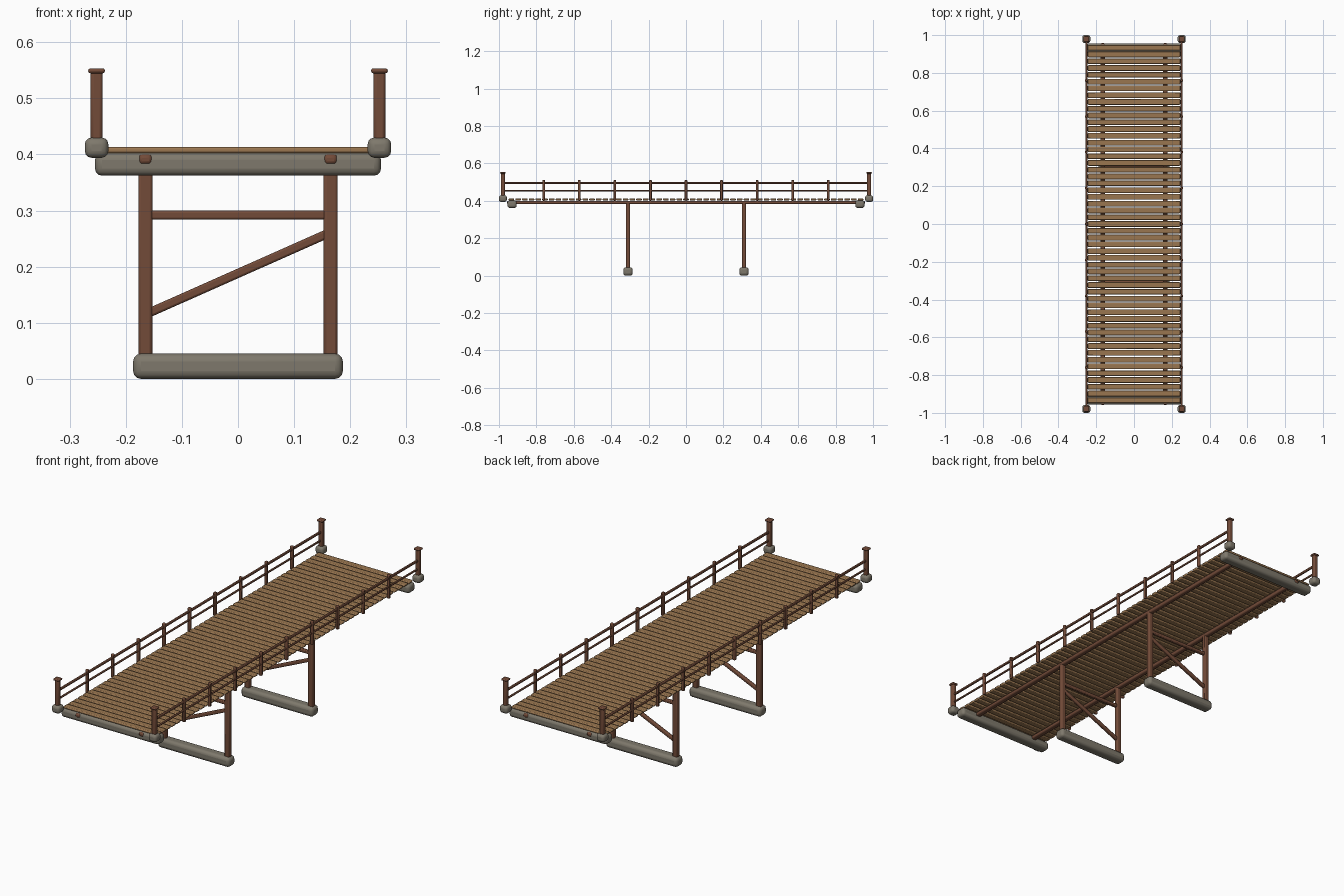
import bpy
import math
from mathutils import Vector

cube = bpy.data.objects.get("Cube")
if cube:
    bpy.data.objects.remove(cube, do_unlink=True)


def material(name, color):
    m = bpy.data.materials.new(name)
    m.use_nodes = True
    m.diffuse_color = (*color, 1)
    m.node_tree.nodes["Principled BSDF"].inputs["Base Color"].default_value = (*color, 1)
    return m


PLANK = material("tan_plank", (0.32, 0.18, 0.08))
TIMBER = material("red_brown_timber", (0.17, 0.07, 0.04))
STONE = material("grey_stone", (0.21, 0.19, 0.15))


def block(name, center, size, mat, bevel, segments=2):
    """Soft-edged box."""
    bpy.ops.mesh.primitive_cube_add(size=1, location=center)
    ob = bpy.context.object
    ob.name = ob.data.name = name
    ob.data.transform(ob.matrix_basis.to_3x3().to_4x4())
    for v in ob.data.vertices:
        v.co = [c * s for c, s in zip(v.co, size)]
    ob.data.materials.append(mat)
    bpy.ops.object.shade_smooth_by_angle(angle=math.radians(40))
    mod = ob.modifiers.new("soft_edges", 'BEVEL')
    mod.width = bevel
    mod.segments = segments
    mod.limit_method = 'NONE'
    return ob


def beam(name, a, b, thickness, mat, bevel):
    """Soft-edged bar running from a to b."""
    a, b = Vector(a), Vector(b)
    ob = block(name, (a + b) / 2, (thickness, thickness, (b - a).length), mat, bevel)
    ob.rotation_euler = (b - a).to_track_quat('Z', 'Y').to_euler()
    return ob


# Deck: one plank repeated along the span
PITCH, COUNT = 0.0359, 53
plank = block("deck_planks", (0, -PITCH * (COUNT - 1) / 2, 0.4075),
              (0.49, 0.03, 0.011), PLANK, 0.004)
array = plank.modifiers.new("repeat", 'ARRAY')
array.count = COUNT
array.use_relative_offset = False
array.use_constant_offset = True
array.constant_offset_displace = (0, PITCH, 0)

# Stringers under the deck
for side, x in (("left", 0.165), ("right", -0.165)):
    block("stringer_" + side, (x, 0, 0.391), (0.024, 1.914, 0.018), TIMBER, 0.006)

for end, s in (("front", -1), ("back", 1)):
    # Stone abutment under each end of the deck
    block("abutment_" + end, (0, s * 0.93, 0.3825), (0.51, 0.05, 0.041), STONE, 0.013, 3)

    # Trestle: footing, legs, cross bar and diagonal brace
    y = s * 0.31
    block("footing_" + end, (0, y, 0.0225), (0.374, 0.05, 0.045), STONE, 0.014, 3)
    for side, x in (("left", 0.165), ("right", -0.165)):
        block(f"leg_{end}_{side}", (x, y, 0.21), (0.025, 0.022, 0.36), TIMBER, 0.005)
    beam("cross_bar_" + end, (-0.16, y, 0.292), (0.16, y, 0.292), 0.016, TIMBER, 0.004)
    beam("diagonal_brace_" + end, (-0.16, y, 0.117), (0.16, y, 0.259), 0.016, TIMBER, 0.004)

for side, x in (("left", 0.252), ("right", -0.252)):
    # Corner posts with stone bases and caps
    for end, y in (("front", -0.979), ("back", 0.979)):
        tag = f"{end}_{side}"
        block("post_base_" + tag, (x, y, 0.412), (0.042, 0.042, 0.036), STONE, 0.012, 3)
        block("corner_post_" + tag, (x, y, 0.479), (0.021, 0.021, 0.138), TIMBER, 0.005)
        block("post_cap_" + tag, (x, y, 0.549), (0.03, 0.03, 0.009), TIMBER, 0.004)

    # Railing posts and rails
    for i in range(9):
        block(f"rail_post_{side}_{i + 1}", (x, (i - 4) * 0.19, 0.456),
              (0.014, 0.014, 0.112), TIMBER, 0.004)
    for name, z, t in (("top_rail_", 0.495, 0.010), ("lower_rail_", 0.455, 0.008)):
        beam(name + side, (x, -0.978, z), (x, 0.978, z), t, TIMBER, 0.0025)
